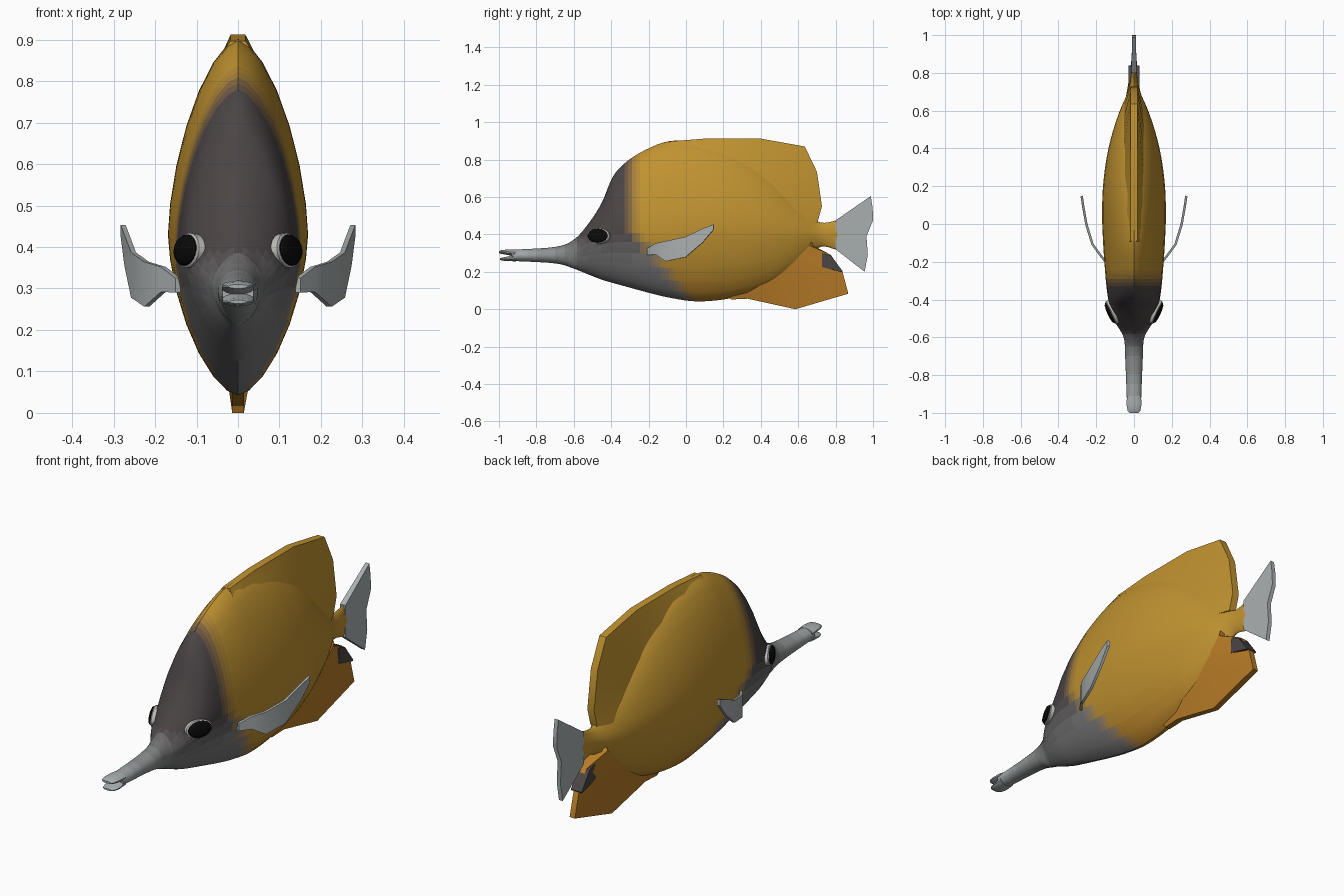
import bpy, bmesh, math
from mathutils import Vector

YELLOW, ORANGE = (0.53, 0.29, 0.03), (0.48, 0.20, 0.02)
DARK, MID, PALE = (0.07, 0.058, 0.06), (0.19, 0.19, 0.19), (0.40, 0.43, 0.43)
BLACK = (0.003, 0.003, 0.003)


def mat(rgb):
    name = "colour_%02x%02x%02x" % tuple(int(c * 255) for c in rgb)
    m = bpy.data.materials.get(name)
    if not m:
        m = bpy.data.materials.new(name)
        m.diffuse_color = (*rgb, 1)
    return m


def mix(a, b, t):
    t = round(max(0, min(1, t)) * 6) / 6
    return tuple(p + (q - p) * t for p, q in zip(a, b))


def loft(name, rings, colour):
    """Skin a list of closed rings; colour is an rgb or a function of position."""
    bm = bmesh.new()
    vs = [[bm.verts.new(p) for p in r] for r in rings]
    n = len(rings[0])
    for a, b in zip(vs, vs[1:]):
        for i in range(n):
            j = (i + 1) % n
            bm.faces.new((a[i], a[j], b[j], b[i]))
    bm.faces.new(vs[0])
    bm.faces.new(vs[-1])
    bmesh.ops.recalc_face_normals(bm, faces=bm.faces)
    me = bpy.data.meshes.new(name)
    for f in bm.faces:
        rgb = colour(f.calc_center_median()) if callable(colour) else colour
        m = mat(rgb)
        if m.name not in me.materials:
            me.materials.append(m)
        f.material_index = me.materials.find(m.name)
    bm.to_mesh(me)
    bm.free()
    ob = bpy.data.objects.new(name, me)
    bpy.context.collection.objects.link(ob)
    return ob


def ring(y, top, bottom, half, mid, p, n=28):
    """Pointed oval cross-section."""
    pts = []
    for i in range(n):
        a = 2 * math.pi * i / n
        s, c = math.sin(a), math.cos(a)
        x = half * math.copysign(abs(s) ** (2 / p), s)
        h = abs(c) ** (2 / p)
        pts.append((x, y, mid + (top - mid) * h if c > 0 else mid - (mid - bottom) * h))
    return pts


def smooth_stations(st, steps):
    out = []
    for i in range(len(st) - 1):
        p = [Vector(st[max(0, min(len(st) - 1, i + k))]) for k in (-1, 0, 1, 2)]
        for s in range(steps):
            t = s / steps
            q = p[1] + 0.5 * t * (p[2] - p[0] + t * (2 * p[0] - 5 * p[1] + 4 * p[2] - p[3]
                                                    + t * (3 * (p[1] - p[2]) + p[3] - p[0])))
            out.append(q)
    return out + [Vector(st[-1])]


def fin(name, pairs, root_half, tip_half, colour):
    """Wedge plate on the mid-plane; each pair is root (y, z), tip (y, z)."""
    rings = [[(-root_half, a, b), (root_half, a, b), (tip_half, c, d), (-tip_half, c, d)]
             for a, b, c, d in pairs]
    return loft(name, rings, colour)


def mirror(ob):
    m = ob.modifiers.new("mirror", "MIRROR")
    m.use_bisect_axis[0] = False


# Body and snout: y, top, bottom, half width, height of widest point
def body_colour(p):
    grey = mix(DARK, MID, (0.40 - p.z) / 0.14)
    if p.y < -0.55:
        grey = mix(grey, PALE, (-0.55 - p.y) / 0.4)
    edge = -0.29 + max(0, 0.42 - p.z) * 0.85
    return mix(grey, mix(YELLOW, ORANGE, (0.25 - p.z) / 0.3), (p.y - edge) / 0.09 + 0.5)


stations = [
    (-0.93, 0.318, 0.258, 0.038, 0.288), (-0.70, 0.333, 0.245, 0.047, 0.288),
    (-0.60, 0.372, 0.217, 0.055, 0.300), (-0.52, 0.460, 0.185, 0.100, 0.345),
    (-0.45, 0.570, 0.158, 0.126, 0.375), (-0.39, 0.710, 0.140, 0.138, 0.395),
    (-0.31, 0.795, 0.118, 0.148, 0.405), (-0.20, 0.860, 0.088, 0.157, 0.410),
    (-0.09, 0.898, 0.062, 0.164, 0.420), (0.05, 0.898, 0.042, 0.169, 0.430),
    (0.20, 0.865, 0.052, 0.164, 0.435), (0.35, 0.795, 0.085, 0.145, 0.430),
    (0.48, 0.695, 0.140, 0.115, 0.420), (0.60, 0.570, 0.225, 0.075, 0.405),
    (0.69, 0.480, 0.315, 0.036, 0.400), (0.74, 0.462, 0.335, 0.022, 0.400),
    (0.81, 0.477, 0.315, 0.014, 0.400)]
body_rings = [ring(*s, 2.0 if s[0] < -0.6 else 1.62) for s in smooth_stations(stations, 5)]
loft("body", body_rings, body_colour)

# Parted jaws at the snout tip
loft("upper_jaw", [ring(-0.91, 0.320, 0.282, 0.039, 0.30, 2, 14),
                   ring(-0.96, 0.319, 0.291, 0.040, 0.305, 2, 14),
                   ring(-0.99, 0.315, 0.296, 0.034, 0.306, 2, 14),
                   ring(-1.00, 0.310, 0.300, 0.024, 0.305, 2, 14)], PALE)
loft("lower_jaw", [ring(-0.91, 0.294, 0.256, 0.039, 0.275, 2, 14),
                   ring(-0.96, 0.280, 0.257, 0.038, 0.268, 2, 14),
                   ring(-0.985, 0.276, 0.260, 0.032, 0.268, 2, 14),
                   ring(-0.995, 0.272, 0.264, 0.022, 0.268, 2, 14)], PALE)

# Dorsal, anal and tail fins
fin("dorsal_fin", [(-0.10, 0.84, -0.09, 0.897), (0.03, 0.83, 0.10, 0.912),
                   (0.22, 0.78, 0.40, 0.912), (0.40, 0.68, 0.635, 0.870),
                   (0.50, 0.60, 0.700, 0.735), (0.56, 0.53, 0.727, 0.550),
                   (0.62, 0.46, 0.703, 0.465)], 0.055, 0.018, YELLOW)
fin("anal_fin", [(0.20, 0.14, 0.24, 0.052), (0.32, 0.17, 0.33, 0.056),
                 (0.45, 0.22, 0.585, 0.0), (0.56, 0.26, 0.868, 0.083),
                 (0.61, 0.29, 0.838, 0.195), (0.66, 0.34, 0.775, 0.290),
                 (0.67, 0.36, 0.69, 0.335)], 0.045, 0.014, ORANGE)
fin("anal_fin_spot", [(0.728, 0.300, 0.728, 0.225), (0.775, 0.288, 0.785, 0.210),
                      (0.838, 0.202, 0.836, 0.197)], 0.029, 0.029, DARK)
fin("tail_fin", [(0.80, 0.475, 0.988, 0.605), (0.80, 0.43, 0.998, 0.54),
                 (0.80, 0.40, 1.0, 0.475), (0.80, 0.37, 0.965, 0.39),
                 (0.80, 0.34, 0.972, 0.29), (0.80, 0.32, 0.955, 0.20)], 0.014, 0.010, PALE)

# Pectoral fins: x, y, low z, high z
pect = [(0.145, -0.205, 0.290, 0.325), (0.180, -0.160, 0.292, 0.352),
        (0.220, -0.105, 0.256, 0.364), (0.252, 0.0, 0.278, 0.387),
        (0.268, 0.09, 0.355, 0.430), (0.277, 0.15, 0.425, 0.453)]
mirror(loft("pectoral_fins", [[(x - 0.006, y, a), (x + 0.006, y - 0.004, a),
                               (x + 0.006, y - 0.004, b), (x - 0.006, y, b)]
                              for x, y, a, b in pect], PALE))


# Eyes: pale rim with a black domed centre, set on the sides of the head
def eye_part(name, size, depth, out, rgb):
    normal = Vector((0.90, -0.42, 0.12)).normalized()
    rot = normal.to_track_quat('Z', 'Y')
    centre = Vector((0.122, -0.470, 0.392)) + normal * out
    rings = []
    for r, h in ((1.0, -1.6), (1.0, 0), (0.85, 0.6), (0.5, 0.9), (0.1, 1.0)):
        rings.append([centre + rot @ Vector((size * r * 1.12 * math.cos(a), size * r * 0.72 * math.sin(a), depth * h))
                      for a in [2 * math.pi * i / 20 for i in range(20)]])
    # the long axis of the oval runs along the head
    mirror(loft(name, rings, rgb))


eye_part("eye_rims", 0.059, 0.010, 0.000, (0.5, 0.5, 0.48))
eye_part("eyes", 0.053, 0.012, 0.006, BLACK)

for ob in bpy.data.objects:
    ob.select_set(True)
    bpy.context.view_layer.objects.active = ob
bpy.ops.object.shade_smooth_by_angle(angle=math.radians(40))
